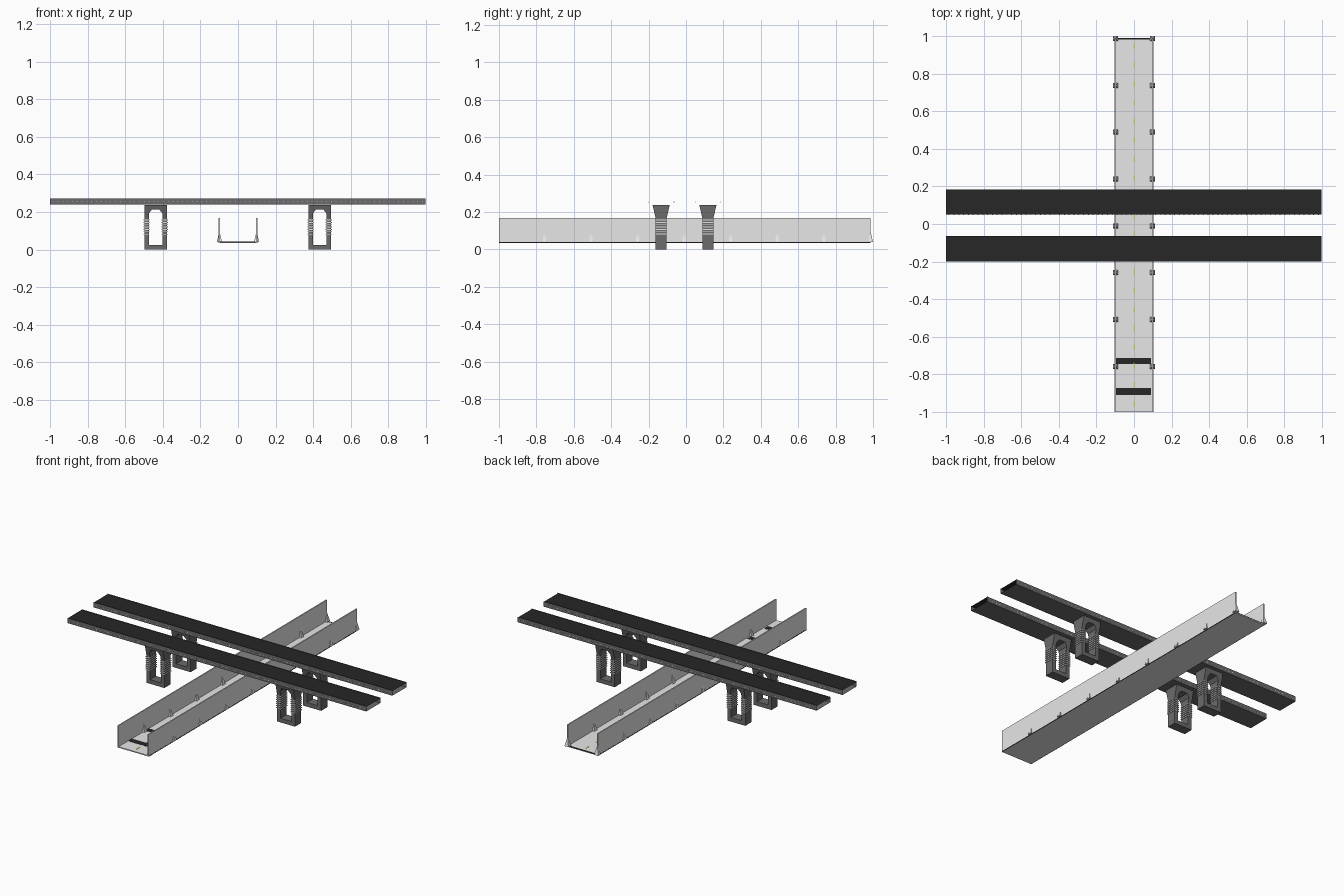
import bpy, bmesh, math

if "Cube" in bpy.data.objects:
    bpy.data.objects.remove(bpy.data.objects["Cube"])

def mat(name, r, g, b):
    m = bpy.data.materials.new(name)
    m.diffuse_color = (r, g, b, 1)
    m.use_nodes = True
    m.node_tree.nodes["Principled BSDF"].inputs["Base Color"].default_value = m.diffuse_color
    return m

LIGHT = mat("light concrete", 0.80, 0.80, 0.80)
GREY = mat("dark concrete", 0.145, 0.145, 0.145)
ROAD = mat("asphalt", 0.020, 0.020, 0.020)
YELLOW = mat("yellow paint", 0.80, 0.75, 0.04)

def finish(bm, name, material):
    me = bpy.data.meshes.new(name)
    bm.to_mesh(me)
    bm.free()
    me.materials.append(material)
    ob = bpy.data.objects.new(name, me)
    bpy.context.collection.objects.link(ob)
    return ob

def add_box(bm, x0, x1, y0, y1, z0, z1):
    v = bmesh.ops.create_cube(bm, size=1)["verts"]
    for p in v:
        p.co = ((x0 + x1) / 2 + p.co.x * (x1 - x0),
                (y0 + y1) / 2 + p.co.y * (y1 - y0),
                (z0 + z1) / 2 + p.co.z * (z1 - z0))

def boxes(name, material, items):
    bm = bmesh.new()
    for b in items:
        add_box(bm, *b)
    return finish(bm, name, material)

# Lower trough: floor and two thin walls along y
Y0, Y1 = -1.0, 0.987
boxes("trough", LIGHT, [(-0.104, 0.104, Y0, Y1, 0.035, 0.041),
                        (-0.104, -0.097, Y0, Y1, 0.041, 0.168),
                        (0.097, 0.104, Y0, Y1, 0.041, 0.168)])

# Road showing through the trough floor, and its thin edge outside
boxes("trough_road", ROAD, [(-0.097, 0.09, -0.91, -0.873, 0.040, 0.0418),
                            (-0.097, 0.09, -0.745, -0.712, 0.040, 0.0418),
                            (-0.097, 0.097, 0.98, 0.988, 0.040, 0.0418),
                            (-0.1045, -0.1035, Y0, Y1, 0.0345, 0.039),
                            (0.1035, 0.1045, Y0, Y1, 0.0345, 0.039)])
boxes("lane_dashes", YELLOW, [(-0.003, 0.003, -0.97 + 0.1 * i, -0.94 + 0.1 * i, 0.041, 0.0423)
                              for i in range(20)])

# Small pyramid posts straddling the trough walls
bm = bmesh.new()
for i in range(8):
    for x in (-0.099, 0.099):
        r = bmesh.ops.create_cone(bm, cap_ends=True, segments=4,
                                  radius1=0.019, radius2=0.003, depth=0.05)["verts"]
        for p in r:
            a, c = p.co.x, p.co.y
            k = math.sqrt(0.5)
            p.co = (x + (a - c) * k, 0.986 - 0.249 * i + (a + c) * k, p.co.z + 0.066)
finish(bm, "wall_posts", LIGHT)

# Upper decks: open-ended hollow sheets along x with the road on top
def sheet(bm, pts):
    bm.faces.new([bm.verts.new(p) for p in pts])

X0, X1 = -1.0, 0.996
for label, a, b in (("front", -0.199, -0.064), ("back", 0.05, 0.183)):
    bm = bmesh.new()
    sheet(bm, [(X0, a, 0.268), (X1, a, 0.268), (X1, b, 0.268), (X0, b, 0.268)])
    finish(bm, label + "_deck_road", ROAD)
    bm = bmesh.new()
    sheet(bm, [(X0, a, 0.24), (X1, a, 0.24), (X1, a, 0.272), (X0, a, 0.272)])
    sheet(bm, [(X1, b, 0.24), (X0, b, 0.24), (X0, b, 0.272), (X1, b, 0.272)])
    sheet(bm, [(X0, b, 0.24), (X1, b, 0.24), (X1, a, 0.24), (X0, a, 0.24)])
    finish(bm, label + "_deck_body", GREY)
    # Row of small studs along both sides
    boxes(label + "_side_studs", LIGHT,
          [(x, x + 0.005, y - 0.0015, y + 0.0015, 0.252, 0.256)
           for y in (a, b) for x in [-0.985 + 0.0255 * i for i in range(78)]])

# Piers: rectangular frame with a chamfered arch opening, flared at the top
outer = [(-.06, 0), (-.06, .165), (-.06, .195), (-.06, .238),
         (.06, .238), (.06, .195), (.06, .165), (.06, 0)]
inner = [(-.036, .025), (-.036, .165), (-.036, .192), (-.02, .213),
         (.02, .213), (.036, .192), (.036, .165), (.036, .025)]

def half_depth(z):
    return 0.029 + 0.017 * max(0, z - 0.165) / 0.073

for px in (-0.438, 0.434):
    for py in (-0.133, 0.117):
        tag = ("left" if px < 0 else "right") + ("_front" if py < 0 else "_back")
        bm = bmesh.new()
        ring = {}
        for key, pts in (("o", outer), ("i", inner)):
            for s in (-1, 1):
                ring[key, s] = [bm.verts.new((px + x, py + s * half_depth(z), z))
                                for x, z in pts]
        n = len(outer)
        for k in range(n):
            j = (k + 1) % n
            for p, q in ((("o", -1), ("i", -1)), (("i", 1), ("o", 1)),
                         (("o", 1), ("o", -1)), (("i", -1), ("i", 1))):
                bm.faces.new([ring[p][k], ring[p][j], ring[q][j], ring[q][k]])
        bmesh.ops.recalc_face_normals(bm, faces=bm.faces)
        finish(bm, tag + "_pier", GREY)
        # Ribs wrapped round both legs
        boxes(tag + "_pier_ribs", LIGHT,
              [(px + s * 0.048 - 0.0165, px + s * 0.048 + 0.0165,
                py - 0.031, py + 0.031, 0.08 + 0.0125 * i, 0.084 + 0.0125 * i)
               for s in (-1, 1) for i in range(7)])
